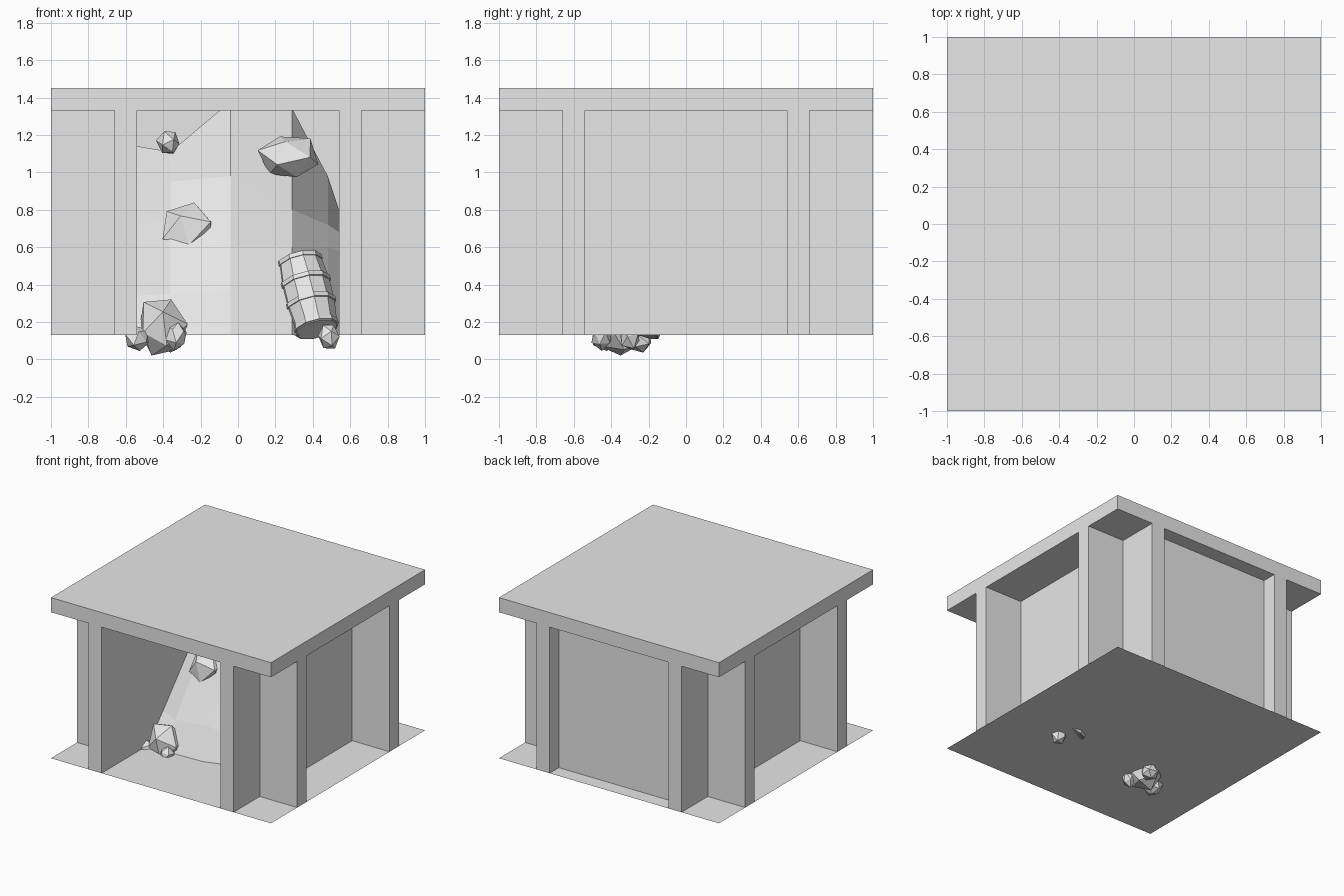
import bpy, bmesh, math, random
from mathutils import Vector, Matrix

random.seed(4)
cube = bpy.data.objects.get("Cube")
if cube:
    bpy.data.objects.remove(cube, do_unlink=True)

grey = bpy.data.materials.new("light_grey")
grey.use_nodes = True
grey.diffuse_color = (0.8, 0.8, 0.8, 1)
grey.node_tree.nodes["Principled BSDF"].inputs["Base Color"].default_value = (0.8, 0.8, 0.8, 1)

FLOOR, CEILING, TOP = 0.13, 1.33, 1.45


def finish(name, bm):
    bmesh.ops.recalc_face_normals(bm, faces=bm.faces)
    mesh = bpy.data.meshes.new(name)
    bm.to_mesh(mesh)
    bm.free()
    mesh.materials.append(grey)
    obj = bpy.data.objects.new(name, mesh)
    bpy.context.collection.objects.link(obj)
    return obj


def box(name, low, high):
    bm = bmesh.new()
    bmesh.ops.create_cube(bm, size=1)
    low, high = Vector(low), Vector(high)
    for v in bm.verts:
        v.co = (low + high) / 2 + v.co * (high - low)
    return finish(name, bm)


def rock(name, centre, size, turn):
    # Faceted stone from a jittered, turned icosahedron
    bm = bmesh.new()
    bmesh.ops.create_icosphere(bm, subdivisions=1, radius=1)
    spin = Matrix.Rotation(turn, 3, 'Y') @ Matrix.Rotation(turn * 2, 3, 'Z')
    for v in bm.verts:
        p = spin @ v.co * random.uniform(0.9, 1.12)
        v.co = Vector(centre) + p * Vector(size)
    return finish(name, bm)


def lathe(name, profile, sides, matrix):
    # Turn (radius, height) points around the local z axis
    bm = bmesh.new()
    rings = [[bm.verts.new((r * math.cos(math.tau * i / sides),
                            r * math.sin(math.tau * i / sides), h))
              for i in range(sides)] for r, h in profile]
    for a, b in zip(rings, rings[1:]):
        for i in range(sides):
            j = (i + 1) % sides
            bm.faces.new((a[i], a[j], b[j], b[i]))
    bm.faces.new(rings[0])
    bm.faces.new(rings[-1])
    bm.transform(matrix)
    return finish(name, bm)


# Ground sheet, roof slab, back wall
bm = bmesh.new()
bmesh.ops.create_grid(bm, x_segments=1, y_segments=1, size=1,
                      matrix=Matrix.Translation((0, 0, FLOOR)))
finish("floor", bm)
box("roof", (-1, -1, CEILING), (1, 1, TOP))
box("back_wall", (-0.54, 0.76, FLOOR), (0.54, 0.88, CEILING))

# Tunnel side walls with two outer fins each
for side, sx in (("left", 1), ("right", -1)):
    xs = sorted((sx * 0.54, sx * 0.66))
    box(side + "_wall", (xs[0], -1, FLOOR), (xs[1], 1, CEILING))
    xs = sorted((sx * 0.66, sx))
    for end, sy in (("front", -1), ("back", 1)):
        ys = sorted((sy * 0.54, sy * 0.66))
        box(f"{side}_{end}_fin", (xs[0], ys[0], FLOOR), (xs[1], ys[1], CEILING))

# Collapsed rubble slope: columns of (y, z) from floor to crest
columns = [
    (-0.54, [(-0.40, 0.13), (-0.20, 0.34), (0.14, 0.72), (0.40, 0.95), (0.60, 1.14)]),
    (-0.36, [(-0.41, 0.13), (-0.30, 0.35), (0.00, 0.75), (0.20, 0.95), (0.48, 1.11)]),
    (-0.04, [(-0.40, 0.13), (-0.29, 0.37), (-0.17, 0.60), (0.05, 0.98), (0.38, 1.38)]),
    (0.29, [(-0.30, 0.13), (-0.25, 0.25), (-0.06, 0.60), (0.08, 0.80), (0.45, 1.34)]),
    (0.48, [(-0.05, 0.13), (0.02, 0.23), (0.20, 0.60), (0.34, 0.72), (0.60, 0.98)]),
    (0.54, [(0.05, 0.13), (0.12, 0.22), (0.28, 0.58), (0.40, 0.68), (0.66, 0.80)]),
]
bm = bmesh.new()
grid = [[bm.verts.new((x, y, z)) for y, z in pts + [(0.8, pts[-1][1])]]
        for x, pts in columns]
for a, b in zip(grid, grid[1:]):
    for i in range(len(a) - 1):
        bm.faces.new((a[i], b[i], b[i + 1], a[i + 1]))
slope = finish("rubble_slope", bm)

# Loose rocks
rock("corner_rock", (-0.41, -0.35, 0.17), (0.14, 0.15, 0.17), 0.4)
rock("corner_stone_outer", (-0.54, -0.42, 0.11), (0.07, 0.08, 0.07), 0.9)
rock("corner_stone_inner", (-0.33, -0.45, 0.125), (0.06, 0.06, 0.075), 0.2)
rock("corner_stone_back", (-0.36, -0.25, 0.1), (0.07, 0.07, 0.06), 1.1)
rock("slope_rock", (-0.27, 0.0, 0.685), (0.15, 0.14, 0.165), 0.25)
rock("high_rock", (-0.37, 0.40, 1.16), (0.063, 0.07, 0.07), 0.6)
rock("crest_rock", (0.27, 0.18, 1.08), (0.16, 0.14, 0.13), 0.75)
rock("barrel_stone", (0.485, -0.30, 0.125), (0.06, 0.06, 0.075), 0.5)

# Leaning barrel with hoops
axis = Vector((-0.22, 0.4, 0.88)).normalized()
place = (Matrix.Translation((0.42, -0.26, 0.16))
         @ axis.to_track_quat('Z', 'Y').to_matrix().to_4x4())
LENGTH = 0.42


def bulge(t):
    return 0.115 + 0.02 * math.sin(math.pi * t)


lathe("barrel", [(bulge(t), t * LENGTH) for t in (0, 0.33, 0.67, 1)], 10, place)
for n, t in enumerate((0.04, 0.35, 0.65, 0.96)):
    r, h = bulge(t), t * LENGTH
    lathe(f"barrel_hoop_{n + 1}", [(r + 0.007, h - 0.012), (r + 0.007, h + 0.012)], 10, place)
